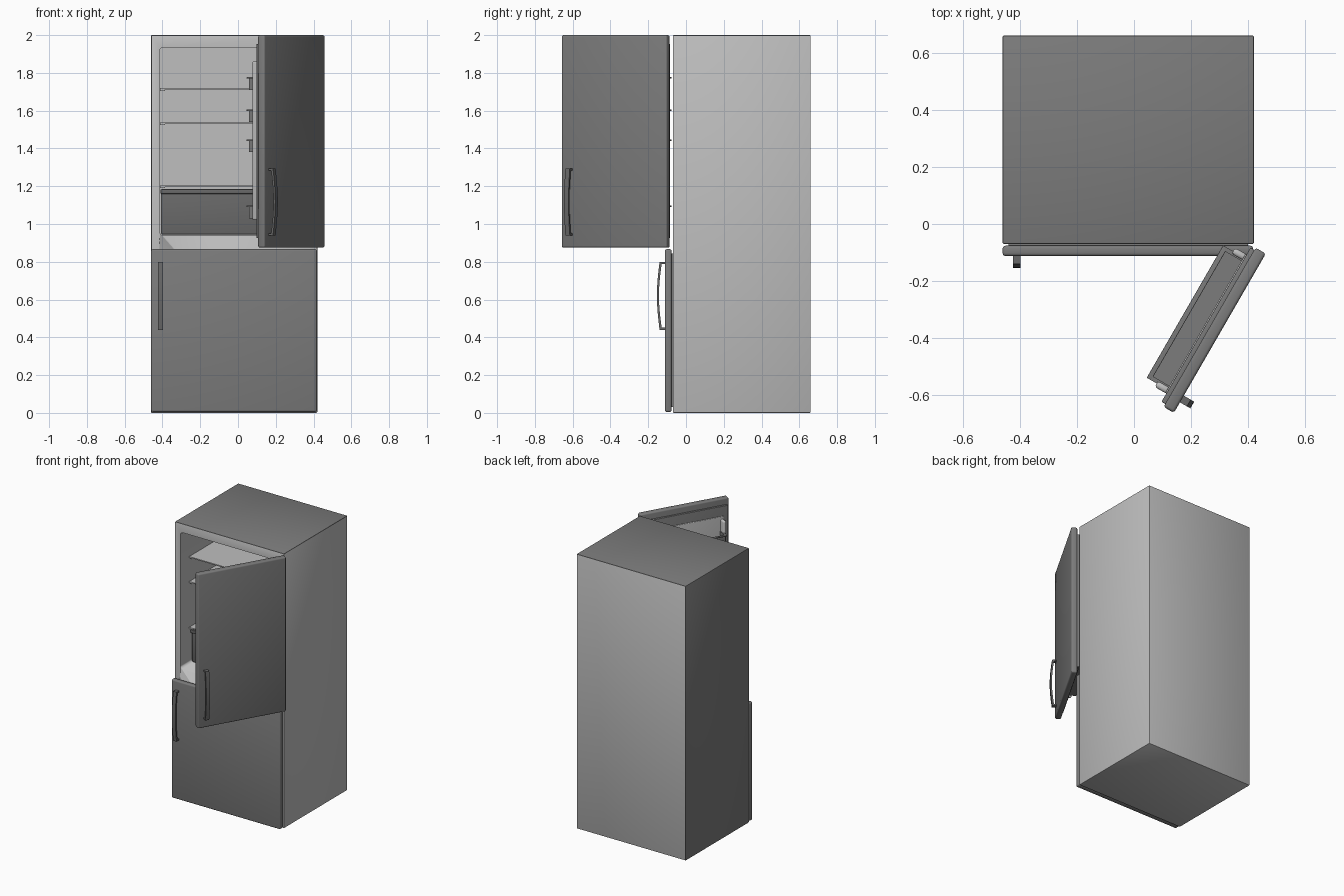
import bpy, bmesh, math
from mathutils import Matrix, Vector

if "Cube" in bpy.data.objects:
    bpy.data.objects.remove(bpy.data.objects["Cube"])


def material(name, v):
    m = bpy.data.materials.new(name)
    m.diffuse_color = (v, v, v, 1)
    m.use_nodes = True
    m.node_tree.nodes["Principled BSDF"].inputs["Base Color"].default_value = m.diffuse_color
    return m


LIGHT = material("light grey", 0.52)
DARK = material("door grey", 0.20)
DEEP = material("dark grey", 0.14)
I = Matrix.Identity(4)
# open door frame: closed-door coordinates, hinge at local origin, swung 60 degrees
OPEN = Matrix.Translation((0.424, -0.075, 0)) @ Matrix.Rotation(math.radians(60), 4, 'Z')


def finish(name, bm, mat, M):
    bmesh.ops.recalc_face_normals(bm, faces=bm.faces)
    me = bpy.data.meshes.new(name)
    bm.to_mesh(me)
    bm.free()
    me.transform(M)
    me.materials.append(mat)
    ob = bpy.data.objects.new(name, me)
    bpy.context.collection.objects.link(ob)
    bpy.context.view_layer.objects.active = ob
    bpy.ops.object.select_all(action='DESELECT')
    ob.select_set(True)
    bpy.ops.object.shade_smooth_by_angle(angle=math.radians(35))
    return ob


def box(name, lo, hi, mat, bevel=0.0, M=I, segments=3, along=None):
    """Box between two corners; bevels all edges, or only those along one axis."""
    lo, hi = Vector(lo), Vector(hi)
    bm = bmesh.new()
    bmesh.ops.create_cube(bm, size=1)
    for v in bm.verts:
        v.co = (lo + hi) / 2 + v.co * (hi - lo)
    if bevel:
        edges = [e for e in bm.edges if along is None or
                 abs((e.verts[0].co - e.verts[1].co).normalized()[along]) > 0.9]
        bmesh.ops.bevel(bm, geom=edges, offset=bevel, segments=segments,
                        profile=0.5, affect='EDGES')
    return finish(name, bm, mat, M)


def handle(name, x, y, z0, z1, M=I):
    """Bowed bar with two feet, extruded from a side profile."""
    n, t, w = 14, 0.011, 0.027
    h = z1 - z0
    bow = lambda s: 0.028 + 0.014 * math.sin(math.pi * s)
    outer = [(y - bow(i / n), z0 + h * i / n) for i in range(n + 1)]
    inner = [(y - bow(i / n) + t, z0 + t + (h - 2 * t) * i / n) for i in range(n, -1, -1)]
    prof = [(y + 0.003, z0)] + outer + [(y + 0.003, z1), (y + 0.003, z1 - t)]
    prof += inner + [(y + 0.003, z0 + t)]
    bm = bmesh.new()
    f = bm.faces.new([bm.verts.new((x - w / 2, a, b)) for a, b in prof])
    r = bmesh.ops.extrude_face_region(bm, geom=[f])
    bmesh.ops.translate(bm, vec=(w, 0, 0),
                        verts=[g for g in r['geom'] if isinstance(g, bmesh.types.BMVert)])
    return finish(name, bm, DEEP, M)


# cabinet with the upper compartment cut out
cabinet = box("cabinet", (-0.46, -0.07, 0), (0.42, 0.66, 2), LIGHT, 0.005, segments=2)
cutter = box("compartment_cutter", (-0.415, -0.2, 0.94), (0.375, 0.59, 1.935),
             LIGHT, 0.02, along=1)
mod = cabinet.modifiers.new("compartment", 'BOOLEAN')
mod.object, mod.operation, mod.solver = cutter, 'DIFFERENCE', 'EXACT'
bpy.context.view_layer.objects.active = cabinet
bpy.ops.object.modifier_apply(modifier="compartment")
bpy.data.objects.remove(cutter)

# top and left outer panels take the door colour
cabinet.data.materials.clear()
cabinet.data.materials.append(LIGHT)
cabinet.data.materials.append(DARK)
for p in cabinet.data.polygons:
    c = p.center
    p.material_index = int(c.z > 1.996 or c.x < -0.456)

# compartment shelves with side rails
for i, z in enumerate((1.715, 1.533, 1.2)):
    box(f"shelf_{i + 1}", (-0.414, 0.03, z - 0.004), (0.374, 0.585, z + 0.004), LIGHT)
    for side, x in (("left", -0.4), ("right", 0.36)):
        box(f"shelf_rail_{side}_{i + 1}", (x - 0.014, 0.035, z - 0.01),
            (x + 0.014, 0.58, z - 0.003), LIGHT)

# vegetable drawer
box("drawer", (-0.408, 0.05, 0.945), (0.368, 0.56, 1.165), DEEP, 0.008)
box("drawer_lip", (-0.41, 0.038, 1.16), (0.37, 0.565, 1.184), DEEP, 0.004)

# lower door
box("lower_door", (-0.46, -0.112, 0.005), (0.417, -0.076, 0.867), DARK, 0.01)
box("lower_door_gasket", (-0.44, -0.08, 0.03), (0.4, -0.069, 0.845), DARK)
handle("lower_handle", -0.411, -0.112, 0.44, 0.80)

# upper door, swung open
box("upper_door", (-0.65, -0.047, 0.875), (-0.006, -0.005, 2.0), DARK, 0.01, OPEN)
box("upper_door_gasket", (-0.638, -0.008, 0.925), (-0.015, 0.01, 1.952), DARK, 0.003, OPEN)
handle("upper_handle", -0.594, -0.047, 0.94, 1.295, OPEN)

# door lining: back panel and two upright ridges
box("door_lining", (-0.605, 0.005, 1.0), (-0.042, 0.014, 1.88), LIGHT, 0.003, OPEN)
for side, x in (("outer", -0.605), ("hinge", -0.066)):
    box(f"lining_ridge_{side}", (x, 0.005, 1.02), (x + 0.024, 0.057, 1.862),
        LIGHT, 0.01, OPEN)

# door trays: floor, front wall, ends and a projecting lip
for i, top in enumerate((1.777, 1.607, 1.447, 1.097)):
    n = i + 1
    a, b, low = -0.583, -0.064, top - 0.067
    box(f"tray_floor_{n}", (a, 0.012, low), (b, 0.086, low + 0.007), DARK, 0, OPEN)
    box(f"tray_front_{n}", (a, 0.079, low), (b, 0.087, top), DARK, 0.002, OPEN)
    box(f"tray_lip_{n}", (a - 0.008, 0.079, top - 0.008), (b + 0.008, 0.097, top),
        DARK, 0.002, OPEN)
    for side, x in (("outer", a), ("hinge", b - 0.007)):
        box(f"tray_end_{side}_{n}", (x, 0.012, low), (x + 0.007, 0.083, top), DARK, 0, OPEN)
        lo = a - 0.008 if side == "outer" else b - 0.007
        box(f"tray_end_lip_{side}_{n}", (lo, 0.055, top - 0.008),
            (lo + 0.015, 0.09, top), DARK, 0, OPEN)
